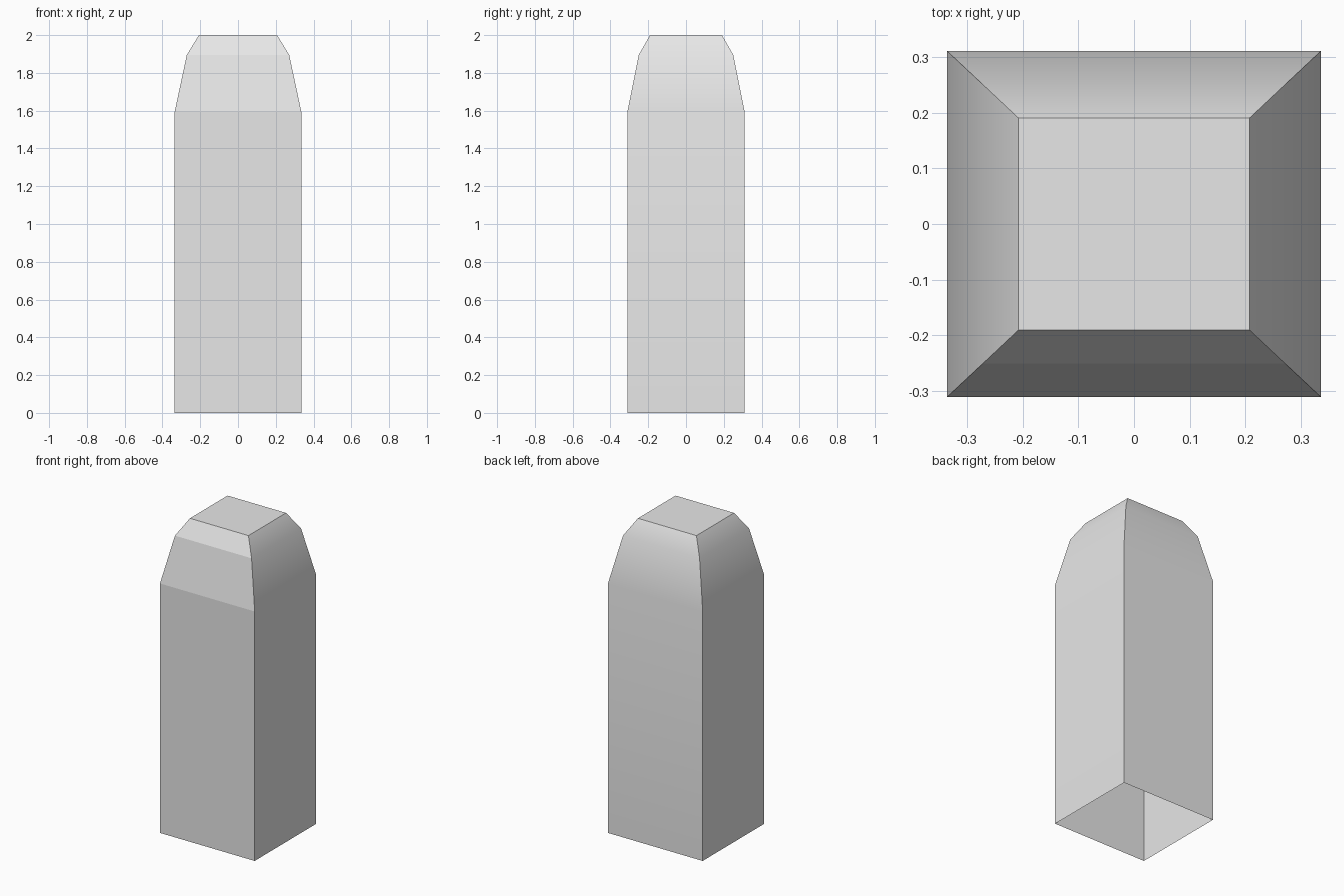
import bpy
import bmesh
import math

cube = bpy.data.objects.get("Cube")
if cube:
    bpy.data.objects.remove(cube, do_unlink=True)

# One plain grey finish
grey = bpy.data.materials.new("light_grey")
grey.use_nodes = True
colour = (0.8, 0.8, 0.8, 1)
grey.diffuse_color = colour
grey.node_tree.nodes["Principled BSDF"].inputs["Base Color"].default_value = colour

# Post profile: half width, half depth, height
PROFILE = [(0.335, 0.31, 0), (0.335, 0.31, 1.595),
           (0.271, 0.25, 1.895), (0.207, 0.19, 2)]
CORNERS = [(-1, -1), (1, -1), (1, 1), (-1, 1)]

# Tapered post shell, open at the base and capped on top
bm = bmesh.new()
rings = [[bm.verts.new((sx * w, sy * d, z)) for sx, sy in CORNERS]
         for w, d, z in PROFILE]
for low, high in zip(rings, rings[1:]):
    for i in range(4):
        j = (i + 1) % 4
        face = bm.faces.new((low[i], low[j], high[j], high[i]))
        face.smooth = i != 0  # the front side is faceted
bm.faces.new(rings[-1])

# Soft shading along each side, crisp corners and top rim
bm.normal_update()
for edge in bm.edges:
    if len(edge.link_faces) == 2:
        edge.smooth = edge.calc_face_angle() < math.radians(30)

mesh = bpy.data.meshes.new("post")
bm.to_mesh(mesh)
bm.free()
mesh.materials.append(grey)
bpy.context.scene.collection.objects.link(bpy.data.objects.new("tapered_post", mesh))
